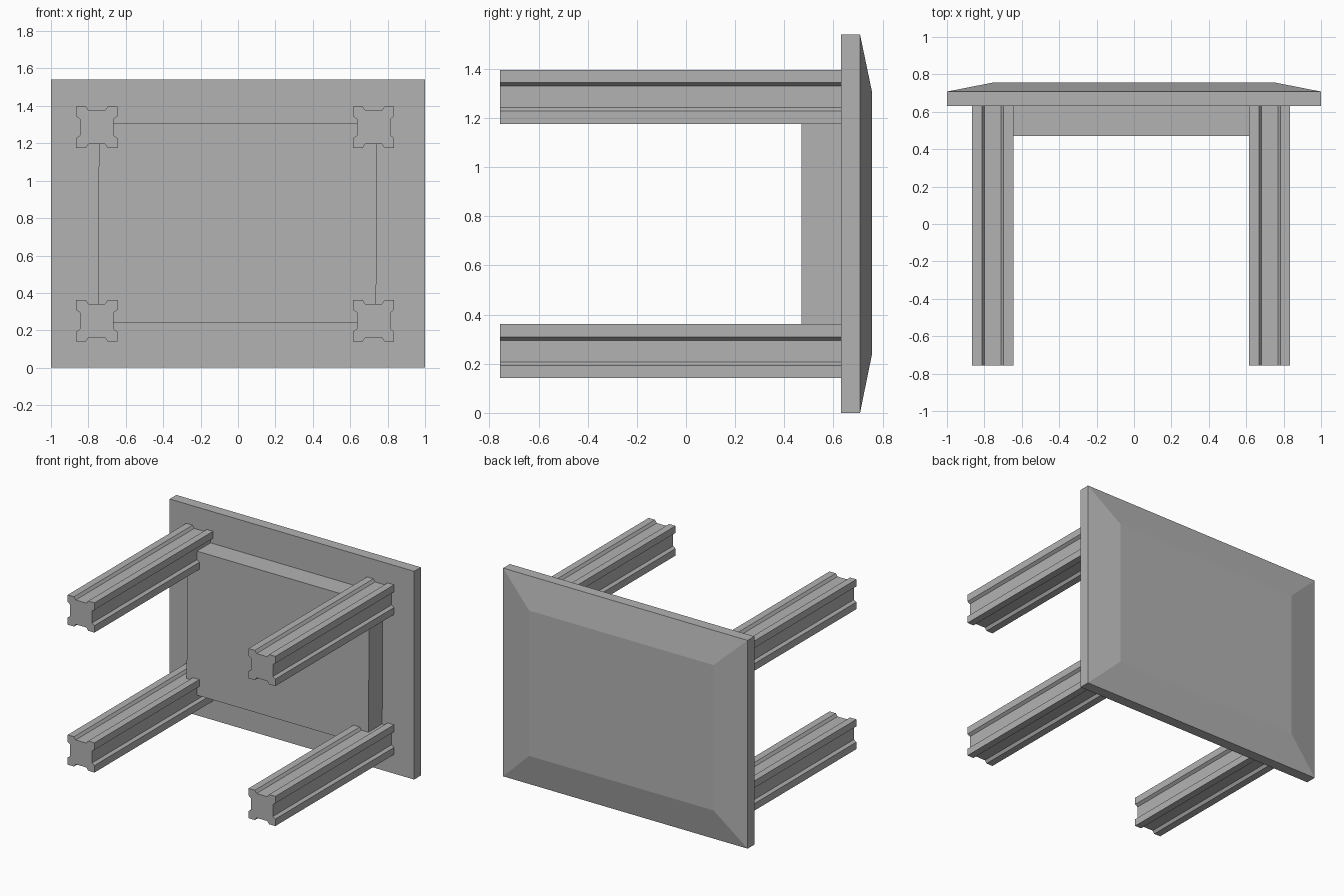
import bpy
import bmesh

cube = bpy.data.objects.get("Cube")
if cube:
    bpy.data.objects.remove(cube, do_unlink=True)

# Single plain grey
grey = bpy.data.materials.new("plain grey")
grey.use_nodes = True
colour = (0.45, 0.45, 0.45, 1.0)
grey.diffuse_color = colour
grey.node_tree.nodes["Principled BSDF"].inputs["Base Color"].default_value = colour


def loft(name, rings):
    """Solid through matching rings of (x, z) points, each at a depth y."""
    bm = bmesh.new()
    loops = [[bm.verts.new((x, y, z)) for x, z in pts] for y, pts in rings]
    n = len(loops[0])
    for a, b in zip(loops, loops[1:]):
        for i in range(n):
            j = (i + 1) % n
            bm.faces.new((a[i], a[j], b[j], b[i]))
    bm.faces.new(loops[0])
    bm.faces.new(loops[-1])
    bmesh.ops.recalc_face_normals(bm, faces=bm.faces)
    mesh = bpy.data.meshes.new(name)
    bm.to_mesh(mesh)
    bm.free()
    mesh.materials.append(grey)
    obj = bpy.data.objects.new(name, mesh)
    bpy.context.collection.objects.link(obj)
    return obj


def rect(x0, x1, z0, z1):
    return [(x0, z0), (x1, z0), (x1, z1), (x0, z1)]


# Table top lying on its side, with a bevelled outer face
outer = rect(-1, 1, 0, 1.54)
loft("table_top", [(0.63, outer), (0.708, outer),
                   (0.756, rect(-0.755, 0.755, 0.235, 1.31))])

# Apron block under the top
apron = [(-0.75, 0.24), (0.738, 0.24), (0.744, 1.305), (-0.743, 1.305)]
loft("apron", [(0.47, apron), (0.63, apron)])

# Grooved leg profile: one side, turned four times
side = [(-0.11, -0.11), (-0.058, -0.11), (-0.044, -0.09),
        (0.044, -0.09), (0.058, -0.11)]
profile = []
for turn in range(4):
    profile += side
    side = [(-z, x) for x, z in side]

# Four legs
for side_name, cx in (("right", -0.755), ("left", 0.725)):
    for level, cz in (("lower", 0.251), ("upper", 1.286)):
        pts = [(cx + x, cz + z) for x, z in profile]
        loft(f"{level}_{side_name}_leg", [(-0.756, pts), (0.63, pts)])
